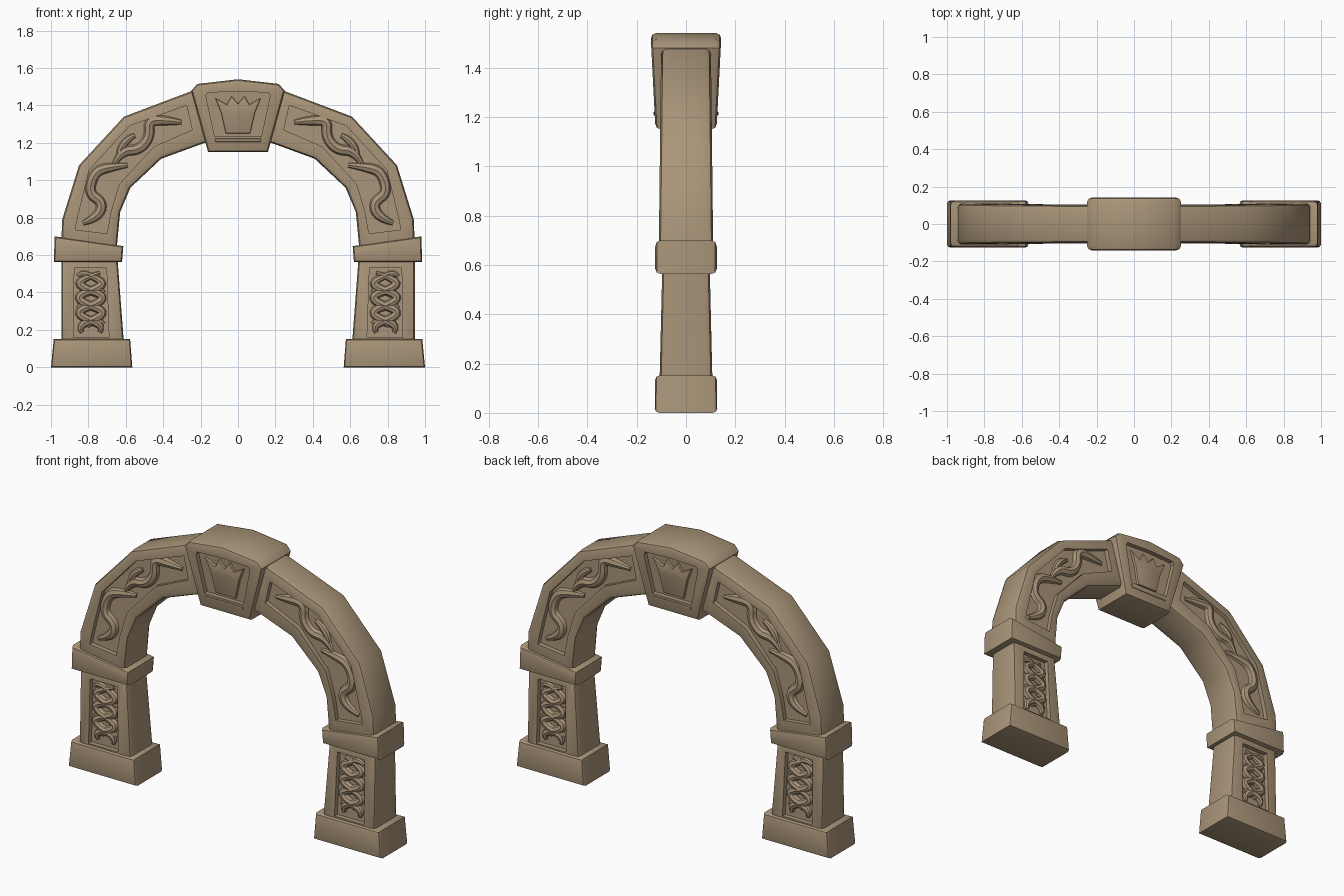
import bpy, bmesh, math

if "Cube" in bpy.data.objects:
    bpy.data.objects.remove(bpy.data.objects["Cube"])

stone = bpy.data.materials.new("tan_stone")
stone.diffuse_color = (0.40, 0.30, 0.19, 1)
stone.use_nodes = True
stone.node_tree.nodes["Principled BSDF"].inputs["Base Color"].default_value = stone.diffuse_color


def depth_at(depth, z):
    """Half thickness at height z; depth = (z_low, half_low, z_high, half_high)."""
    z0, d0, z1, d1 = depth
    return d0 + (d1 - d0) * (z - z0) / (z1 - z0)


def finish(ob):
    ob.data.materials.clear()
    ob.data.materials.append(stone)
    bpy.ops.object.select_all(action='DESELECT')
    ob.select_set(True)
    bpy.context.view_layer.objects.active = ob
    bpy.ops.object.shade_smooth_by_angle(angle=math.radians(38))


def slab(name, outline, depth, bevel, panel=None, recess=0.027, sides=(1, -1)):
    """Front/back symmetric block from an xz outline, with optional sunken panels."""
    bm = bmesh.new()
    rim_edges = []
    for sx in sides:
        rims = []
        for sy in (-1, 1):
            def loop(points, sink=0):
                return [bm.verts.new((x * sx, sy * (depth_at(depth, z) - sink), z))
                        for x, z in points]
            rim = loop(outline)
            rims.append(rim)
            if panel:
                lip, floor = loop(panel), loop(panel, recess)
                for a, b in ((rim, lip), (lip, floor)):
                    for i in range(len(a)):
                        j = (i + 1) % len(a)
                        bm.faces.new((a[i], a[j], b[j], b[i]))
                bm.faces.new(floor)
            else:
                bm.faces.new(rim)
        a, b = rims
        for i in range(len(a)):
            j = (i + 1) % len(a)
            bm.faces.new((a[i], a[j], b[j], b[i]))
        for r in rims:
            rim_edges += [bm.edges.get((r[i - 1], r[i])) for i in range(len(r))]
        rim_edges += [e for e in (bm.edges.get((p, q)) for p, q in zip(a, b))
                      if e.calc_face_angle(0) > 0.65]
    bmesh.ops.recalc_face_normals(bm, faces=bm.faces)
    bmesh.ops.bevel(bm, geom=rim_edges, offset=bevel, segments=2, profile=0.5,
                    affect='EDGES', clamp_overlap=True)
    bmesh.ops.recalc_face_normals(bm, faces=bm.faces)
    me = bpy.data.meshes.new(name)
    bm.to_mesh(me)
    bm.free()
    ob = bpy.data.objects.new(name, me)
    bpy.context.collection.objects.link(ob)
    finish(ob)


def vines(name, paths, depth, radius, sink):
    """Tapered carved stems, repeated on both sides, front and back."""
    cu = bpy.data.curves.new(name, 'CURVE')
    cu.dimensions = '3D'
    cu.bevel_depth = radius
    cu.bevel_resolution = 2
    cu.resolution_u = 4
    cu.use_fill_caps = True
    for path in paths:
        for sx in (1, -1):
            for sy in (1, -1):
                sp = cu.splines.new('NURBS')
                sp.points.add(len(path) - 1)
                for i, (p, (x, z)) in enumerate(zip(sp.points, path)):
                    p.co = (x * sx, sy * (depth_at(depth, z) - sink), z, 1)
                    p.radius = 0.45 if i in (0, len(path) - 1) else 1
                sp.order_u = min(3, len(path))
                sp.use_endpoint_u = True
    ob = bpy.data.objects.new(name, cu)
    bpy.context.collection.objects.link(ob)
    bpy.ops.object.select_all(action='DESELECT')
    ob.select_set(True)
    bpy.context.view_layer.objects.active = ob
    bpy.ops.object.convert(target='MESH')
    finish(bpy.context.view_layer.objects.active)


# Plinths and capitals
slab("plinths", [(.565, 0), (1, 0), (.985, .152), (.577, .152)],
     (0, .127, .15, .125), .018)
slab("capitals", [(.62, .563), (.985, .563), (.98, .70), (.613, .648)],
     (0, .125, 1, .125), .022)

# Pillars with sunken panels
pillar_depth = (.14, .107, .6, .096)
slab("pillars", [(.61, .13), (.945, .13), (.945, .59), (.645, .59)], pillar_depth, .022,
     [(.69, .16), (.88, .16), (.875, .53), (.703, .53)])

# Pillar carving: two interlaced stems and short leaves
stems = []
for s in (1, -1):
    stems.append([(.787 + s * .085 * math.sin(i * math.pi / 2 + .6), .185 + i * .04)
                  for i in range(9)])
for i in range(4):
    s = 1 if i % 2 else -1
    z = .22 + i * .085
    stems.append([(.787 - s * .02, z), (.787 + s * .04, z + .045), (.787 + s * .07, z + .01)])
vines("pillar_carving", stems, pillar_depth, .023, .024)

# Arch ring halves with sunken panels
arch_depth = (.69, .110, 1.48, .101)
slab("arch_halves",
     [(.945, .66), (.94, .79), (.85, 1.08), (.61, 1.34), (.2, 1.495),
      (.15, 1.21), (.41, 1.115), (.575, .96), (.63, .83), (.65, .62)],
     arch_depth, .024,
     [(.87, .735), (.86, .79), (.795, 1.055), (.58, 1.29), (.275, 1.40),
      (.245, 1.27), (.45, 1.18), (.635, .98), (.68, .83), (.70, .715)])

# Arch carving: winding stems
vines("arch_carving", [
    [(.83, .77), (.75, .80), (.72, .88), (.80, .93), (.77, 1.04), (.70, 1.07), (.59, 1.08)],
    [(.66, 1.09), (.62, 1.16), (.53, 1.16), (.47, 1.23), (.48, 1.32), (.39, 1.32), (.30, 1.31)],
    [(.64, 1.13), (.62, 1.21), (.55, 1.24)]],
    arch_depth, .029, .029)

# Keystone with sunken panel, sill and crest
slab("keystone",
     [(-.16, 1.15), (.16, 1.15), (.25, 1.48), (.217, 1.515), (0, 1.54),
      (-.217, 1.515), (-.25, 1.48)],
     (1.15, .124, 1.54, .144), .022,
     [(-.125, 1.235), (.125, 1.235), (.172, 1.452), (.162, 1.468), (0, 1.475),
      (-.162, 1.468), (-.172, 1.452)], sides=(1,))
slab("keystone_sill", [(-.12, 1.205), (.12, 1.205), (.125, 1.222), (-.125, 1.222)],
     (1.15, .128, 1.54, .148), .004, sides=(1,))
slab("crest",
     [(-.065, 1.25), (.065, 1.25), (.09, 1.36), (.122, 1.44), (.06, 1.405), (.035, 1.45),
      (0, 1.41), (-.035, 1.45), (-.06, 1.405), (-.122, 1.44), (-.09, 1.36)],
     (1.25, .117, 1.45, .128), .007, sides=(1,))
